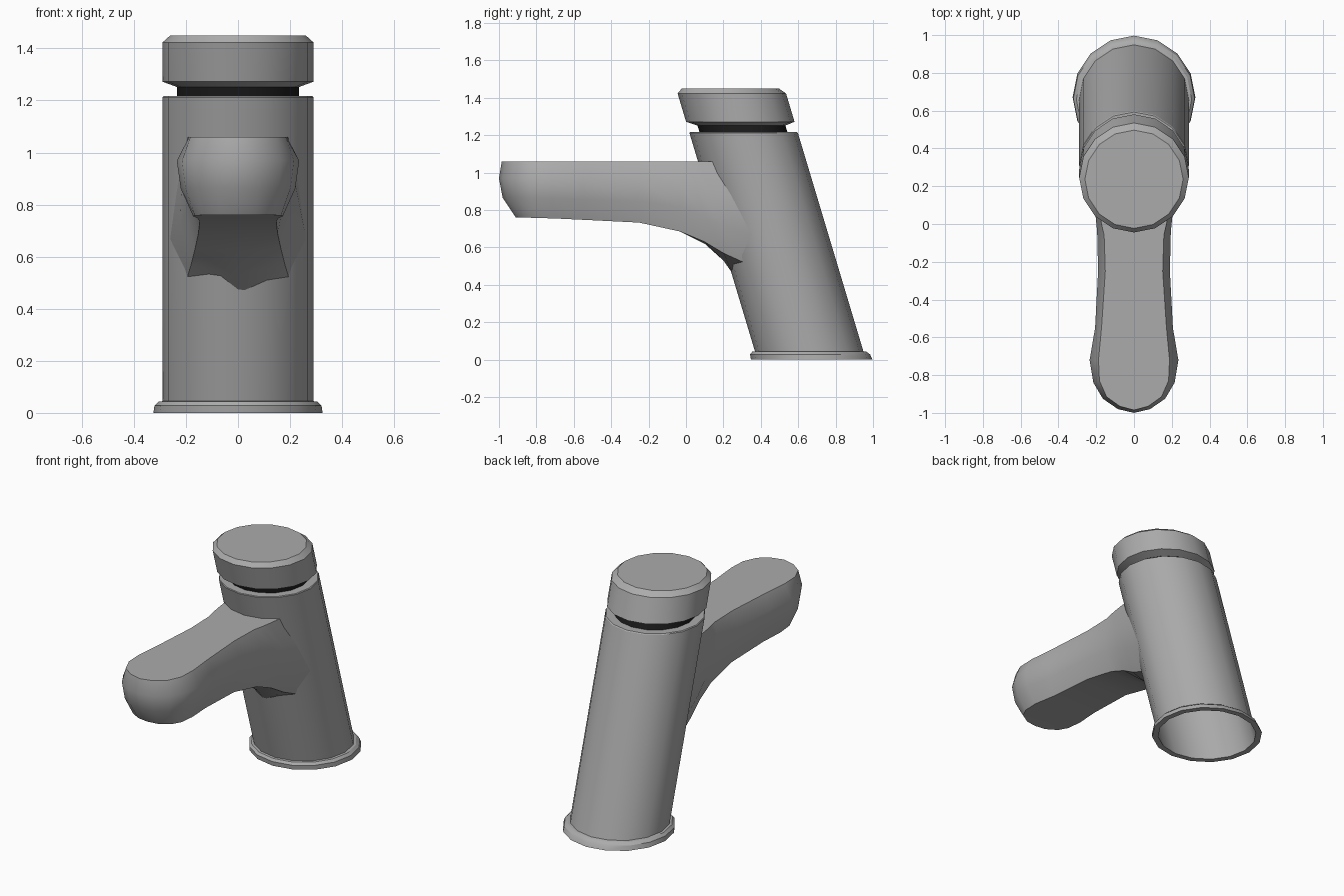
import bpy, bmesh
from math import sin, cos, pi, sqrt, radians

if "Cube" in bpy.data.objects:
    bpy.data.objects.remove(bpy.data.objects["Cube"])

SEG = 16
R = 0.29


def make_material(name, v):
    mat = bpy.data.materials.new(name)
    mat.diffuse_color = (v, v, v, 1)
    mat.use_nodes = True
    mat.node_tree.nodes["Principled BSDF"].inputs["Base Color"].default_value = mat.diffuse_color
    return mat


METAL = make_material("metal", 0.41)
DARK = make_material("dark_seal", 0.012)


def axis_y(z):
    # the whole tap leans forward as it rises
    return 0.672 - 0.3 * z


def finish(name, bm, angle, mat):
    bmesh.ops.remove_doubles(bm, verts=bm.verts, dist=1e-4)
    bmesh.ops.dissolve_degenerate(bm, edges=bm.edges, dist=1e-5)
    bmesh.ops.recalc_face_normals(bm, faces=bm.faces)
    mesh = bpy.data.meshes.new(name)
    bm.to_mesh(mesh)
    bm.free()
    mesh.materials.append(mat)
    ob = bpy.data.objects.new(name, mesh)
    bpy.context.collection.objects.link(ob)
    bpy.ops.object.select_all(action='DESELECT')
    ob.select_set(True)
    bpy.context.view_layer.objects.active = ob
    bpy.ops.object.shade_smooth_by_angle(angle=radians(angle))
    return ob


def bridge(bm, rings):
    n = len(rings[0])
    for a, b in zip(rings, rings[1:]):
        for i in range(n):
            j = (i + 1) % n
            bm.faces.new((a[i], a[j], b[j], b[i]))


def leaning_lathe(name, profile, cap_top=False, mat=METAL):
    bm = bmesh.new()
    rings = [[bm.verts.new((r * cos(2 * pi * i / SEG), axis_y(z) + r * sin(2 * pi * i / SEG), z))
              for i in range(SEG)] for r, z in profile]
    bridge(bm, rings)
    if cap_top:
        bm.faces.new(rings[-1])
    return finish(name, bm, 30, mat)


# Base flange, hollow body, dark neck and control cap
leaning_lathe("base_flange", [(R, 0), (0.325, 0), (0.321, 0.028), (0.305, 0.043), (R, 0.045)])
leaning_lathe("body", [(R, 0), (R, 1.212), (0.286, 1.217), (0.23, 1.217)])
leaning_lathe("neck", [(0.235, 1.212), (0.235, 1.258)], mat=DARK)
leaning_lathe("control_cap", [(0.23, 1.25), (R, 1.272), (R, 1.423), (0.26, 1.45)], cap_top=True)

# Spout columns from tip to body: half widths and y at top, mid, lower, bottom;
# then underside z and the lift of its side edges
COLS = [
    (0, 0, 0, 0, -.985, -1.0, -.98, -.91, .76, 0),
    (.075, .085, .08, .07, -.965, -.98, -.96, -.9, .76, 0),
    (.145, .165, .155, .135, -.915, -.925, -.91, -.86, .76, 0),
    (.183, .215, .202, .165, -.83, -.84, -.83, -.8, .758, 0),
    (.188, .235, .22, .172, -.72, -.72, -.72, -.7, .755, 0),
    (.172, .206, .193, .155, -.55, -.55, -.55, -.55, .748, 0),
    (.152, .19, .18, .147, -.25, -.25, -.25, -.25, .733, 0),
    (.158, .195, .186, .153, -.06, -.04, -.03, -.03, .685, 0),
    (.172, .205, .2, .165, .0, .06, .09, .1, .62, .01),
    (.182, .216, .222, .18, .06, .13, .19, .2, .53, .04),
    (.193, .231, .262, .195, None, None, None, None, .455, .065),
]


def spout_ring(col):
    w, y, zb, lift = col[:4], col[4:8], col[8], col[9]
    zs = [1.06, 1.06 - 0.3 * (1.06 - zb), zb + 0.35 * (1.06 - zb), zb + lift]
    half = [(w[k], y[k], zs[k]) for k in range(4)]
    pts = [(0, y[0], zs[0])] + half + [(0, y[3], zb)]
    pts += [(-a, b, c) for a, b, c in reversed(half)]
    # the last ring is wrapped onto the body surface
    return [(a, axis_y(c) - sqrt(R * R - a * a) + 0.008 if b is None else b, c) for a, b, c in pts]


# Spout
bm = bmesh.new()
bridge(bm, [[bm.verts.new(p) for p in spout_ring(c)] for c in COLS])
finish("spout", bm, 40, METAL)
